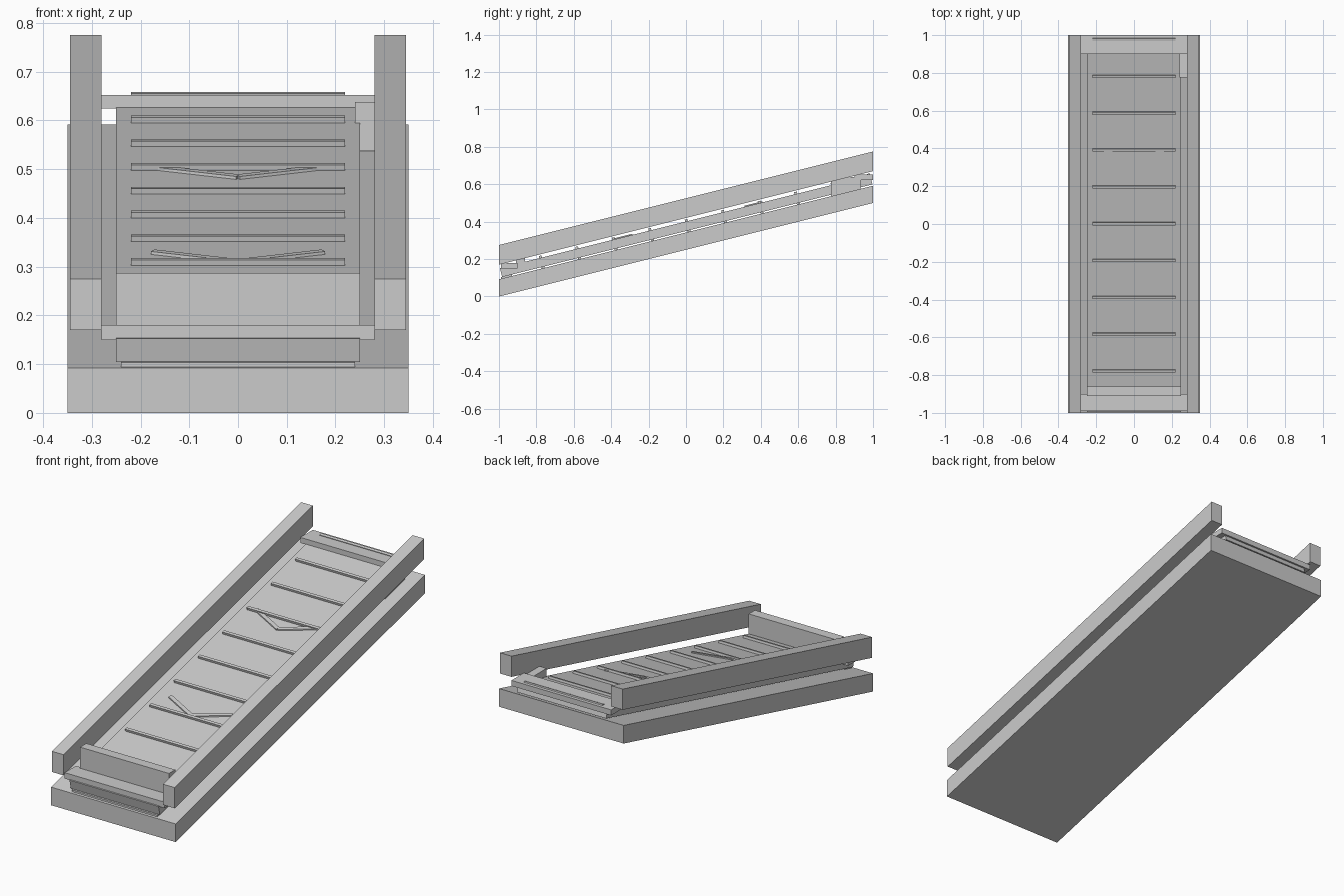
import bpy
from mathutils import Vector

if "Cube" in bpy.data.objects:
    bpy.data.objects.remove(bpy.data.objects["Cube"])

SLOPE = 0.25   # rise of the conveyor per unit of y


def prism(name, x0, x1, profile):
    """Extrude a closed (y, z) profile from x0 to x1."""
    n = len(profile)
    verts = [(x, y, z) for x in (x0, x1) for y, z in profile]
    faces = [tuple(range(n))[::-1], tuple(range(n, 2 * n))]
    faces += [(i, (i + 1) % n, n + (i + 1) % n, n + i) for i in range(n)]
    return add_mesh(name, verts, faces)


def add_mesh(name, verts, faces):
    me = bpy.data.meshes.new(name)
    me.from_pydata(verts, [], faces)
    ob = bpy.data.objects.new(name, me)
    bpy.context.collection.objects.link(ob)
    return ob


def box(name, x0, x1, y0, y1, z0, z1):
    return prism(name, x0, x1, [(y0, z0), (y1, z0), (y1, z1), (y0, z1)])


def sloped(name, x0, x1, y0, y1, h0, h1, lean=0.0):
    """Bar following the incline; h0/h1 are heights at y=0, lean squares the ends."""
    pts = [(y0 + lean, h0), (y1 + lean, h0), (y1, h1), (y0, h1)]
    return prism(name, x0, x1, [(y, h + SLOPE * y) for y, h in pts])


# Inclined base and side rails
sloped("base_frame", -0.35, 0.35, -1, 1, 0.25, 0.342)
for side, x0 in (("left", -0.345), ("right", 0.28)):
    sloped(side + "_rail", x0, x0 + 0.065, -1, 1, 0.42, 0.525)

# Belt bed with square-cut ends
sloped("belt", -0.25, 0.25, -0.995, 0.985, 0.350, 0.401, 0.012)
sloped("tail_scraper", -0.24, 0.24, -0.99, -0.93, 0.342, 0.351)

# Cleats on the carrying and return sides
for i in range(-5, 6):
    y = 0.195 * i
    sloped("top_cleat", -0.22, 0.22, y - 0.007, y + 0.007, 0.400, 0.413, 0.003)
    if abs(i) < 5:
        sloped("return_cleat", -0.22, 0.22, y + 0.006, y + 0.022, 0.343, 0.352, 0.002)

# Cross bars at both ends
box("tail_bar", -0.28, 0.28, -0.99, -0.90, 0.150, 0.180)
box("head_bar", -0.28, 0.28, 0.90, 1.0, 0.624, 0.652)

# Feed plate and drive box
box("feed_plate", -0.25, 0.25, -0.91, -0.86, 0.175, 0.287)
box("drive_box", 0.24, 0.282, 0.775, 0.935, 0.537, 0.638)

# Chevron direction marks lying on the belt
for y0 in (-0.375, 0.32):
    for s in (-1, 1):
        a, b = Vector((0, y0)), Vector((s * 0.175, y0 + 0.08))
        d = (b - a).normalized()
        n = Vector((-d.y, d.x)) * 0.009 * s
        quad = [a - n, b - n, b + n, a + n]
        if s < 0:
            quad.reverse()
        verts = [(p.x, p.y, h + SLOPE * p.y) for h in (0.401, 0.407) for p in quad]
        faces = [(3, 2, 1, 0), (4, 5, 6, 7)]
        faces += [(i, (i + 1) % 4, 4 + (i + 1) % 4, 4 + i) for i in range(4)]
        add_mesh("chevron_arm", verts, faces)
